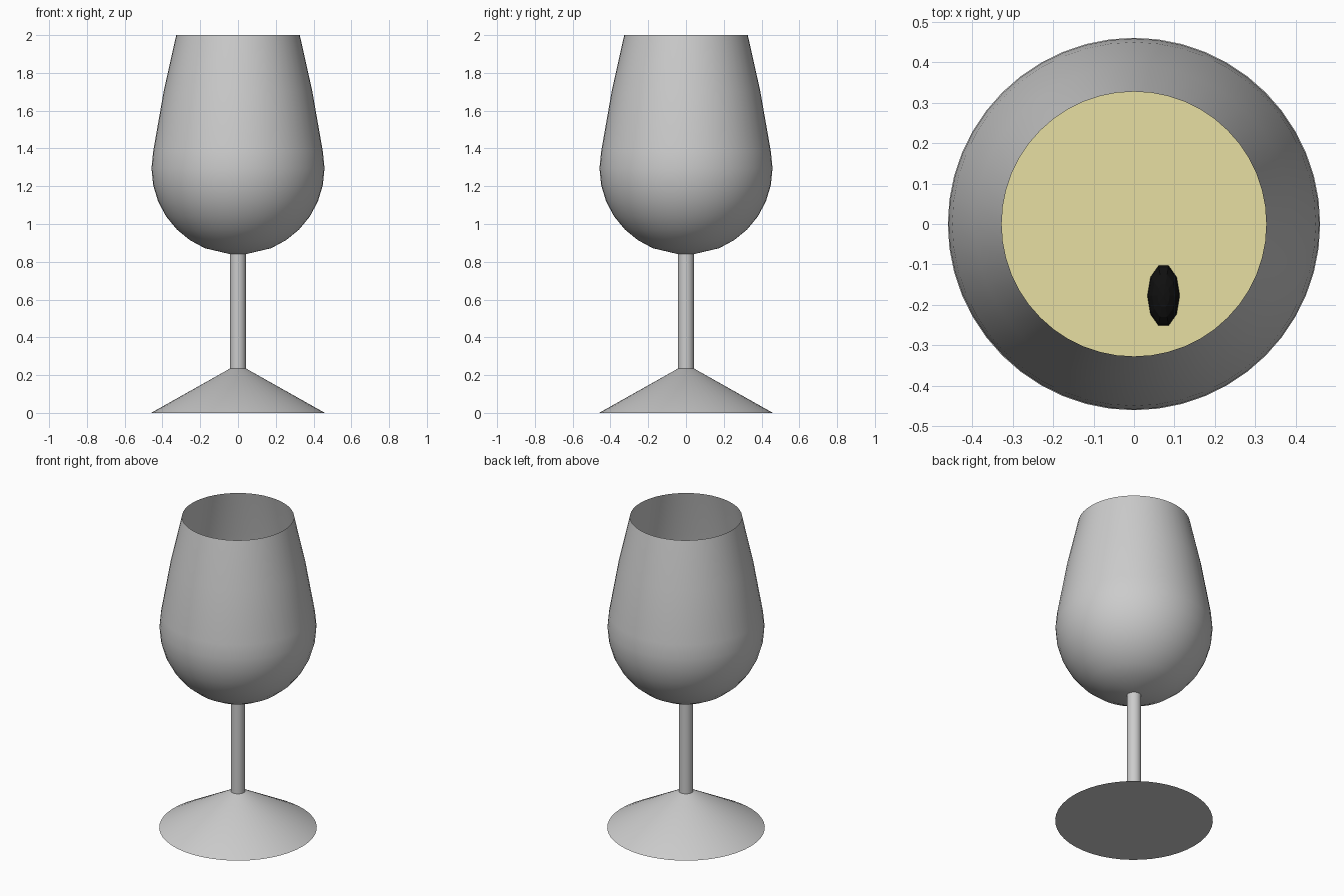
import bpy, bmesh, math

if "Cube" in bpy.data.objects:
    bpy.data.objects.remove(bpy.data.objects["Cube"])

SEG = 48

def lathe(name, profile, cap_bottom=False, cap_top=False, color=None, angle=35):
    """Revolve (radius, z) points around the z axis."""
    bm = bmesh.new()
    rings = []
    for r, z in profile:
        rings.append([bm.verts.new((r * math.cos(2 * math.pi * i / SEG),
                                    r * math.sin(2 * math.pi * i / SEG), z))
                      for i in range(SEG)])
    for a, b in zip(rings, rings[1:]):
        for i in range(SEG):
            j = (i + 1) % SEG
            bm.faces.new((a[i], a[j], b[j], b[i]))
    if cap_bottom:
        bm.faces.new(rings[0][::-1])
    if cap_top:
        bm.faces.new(rings[-1])
    mesh = bpy.data.meshes.new(name)
    bm.to_mesh(mesh)
    bm.free()
    obj = bpy.data.objects.new(name, mesh)
    bpy.context.collection.objects.link(obj)
    finish(obj, color, angle)
    return obj

def finish(obj, color=None, angle=None):
    if color:
        mat = bpy.data.materials.new(obj.name + "_color")
        mat.diffuse_color = color
        mat.use_nodes = True
        mat.node_tree.nodes["Principled BSDF"].inputs["Base Color"].default_value = mat.diffuse_color
        obj.data.materials.append(mat)
    if angle:
        bpy.ops.object.select_all(action='DESELECT')
        obj.select_set(True)
        bpy.context.view_layer.objects.active = obj
        bpy.ops.object.shade_smooth_by_angle(angle=math.radians(angle))

# Spherical lower bowl, from the stem up to just above the widest ring
R, CZ = 0.458, 1.295
lower = [(R * math.cos(math.radians(a)), CZ + R * math.sin(math.radians(a)))
         for a in (-67.5, -56.25, -45, -33.75, -22.5, -11.25, 0, 11.25)]

# Foot and stem
lathe("foot", [(0.46, 0), (0.042, 0.235)], cap_bottom=True, cap_top=True)
lathe("stem", [(0.042, 0.23), (0.042, 0.845)])

# Thin open bowl tapering to the rim
lathe("bowl", [(0.04, 0.84)] + lower + [(0.393, 1.705), (0.327, 2.0)],
      cap_bottom=True)

# Drink filling the lower bowl
level = lower[-1][1]
lathe("drink", [(0.04, 0.85)] + [(r * 0.985, z) for r, z in lower],
      cap_bottom=True, cap_top=True, color=(0.80, 0.74, 0.36, 1))

# Small dark pip floating on the drink
bpy.ops.mesh.primitive_uv_sphere_add(segments=10, ring_count=8, radius=1,
                                     location=(0.073, -0.177, level),
                                     rotation=(0, 0, math.pi / 2))
pip = bpy.context.object
pip.name = "floating_pip"
pip.scale = (0.078, 0.040, 0.040)
finish(pip, (0.005, 0.005, 0.005, 1))
